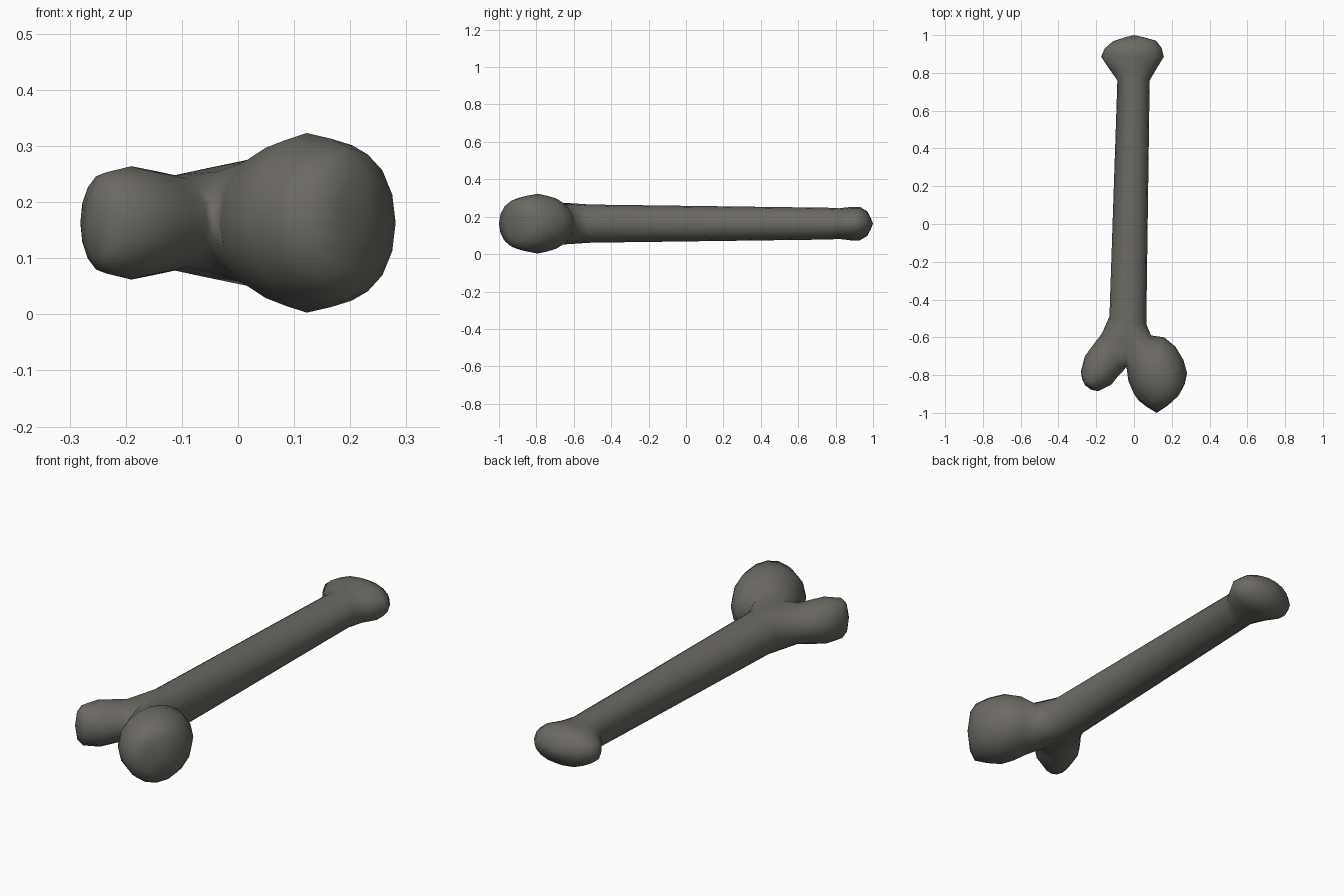
import bpy, bmesh, math
from mathutils import Vector

if "Cube" in bpy.data.objects:
    bpy.data.objects.remove(bpy.data.objects["Cube"])

N, ZC = 16, 0.163
bm = bmesh.new()


def ring(lo, hi, h):
    """Oval ring whose left and right ends are lo and hi (x, y); h is half height."""
    lo, hi = Vector(lo), Vector(hi)
    c, d = (lo + hi) / 2, (hi - lo) / 2
    out = []
    for k in range(N):
        t = 2 * math.pi * k / N
        p = c + d * math.cos(t)
        out.append(bm.verts.new((p.x, p.y, ZC + h * math.sin(t))))
    return out


def loft(rings, tip=None):
    """Skin neighbouring rings, then close the last one with a tip point."""
    for a, b in zip(rings, rings[1:]):
        for k in range(N):
            j = (k + 1) % N
            bm.faces.new((a[k], a[j], b[j], b[k]))
    if tip:
        v = bm.verts.new((tip[0], tip[1], ZC))
        for k in range(N):
            bm.faces.new((rings[-1][k], rings[-1][(k + 1) % N], v))


# Shaft and flattened far end
fork = ring((-0.13, -0.49), (0.065, -0.53), 0.102)
loft([fork,
      ring((-0.088, 0.76), (0.083, 0.76), 0.085),
      ring((-0.13, 0.82), (0.118, 0.82), 0.082),
      ring((-0.174, 0.885), (0.158, 0.885), 0.09),
      ring((-0.155, 0.93), (0.147, 0.93), 0.089),
      ring((-0.11, 0.968), (0.118, 0.97), 0.066),
      ring((-0.05, 0.988), (0.055, 0.988), 0.03)], (0, 1.0))

# Saddle between the two knobs, shared by both branches
saddle = {}
for k in range(5, 12):
    t = 2 * math.pi * k / N
    y = -0.53 - 0.225 * math.sqrt(-math.cos(t))
    saddle[k] = bm.verts.new((-0.04, y, ZC + 0.098 * math.sin(t)))
right_base = [saddle.get(k, fork[k]) for k in range(N)]
left_base = [saddle.get((8 - k) % N, fork[k]) for k in range(N)]

# Round head on the right
loft([right_base,
      ring((-0.03, -0.83), (0.09, -0.59), 0.115),
      ring((0.0, -0.90), (0.16, -0.60), 0.145),
      ring((0.025, -0.935), (0.22, -0.65), 0.16),
      ring((0.07, -0.97), (0.262, -0.72), 0.15),
      ring((0.12, -1.0), (0.281, -0.79), 0.132),
      ring((0.18, -0.96), (0.268, -0.85), 0.095)], (0.235, -0.91))

# Smaller knob on the left
loft([left_base,
      ring((-0.17, -0.58), (-0.055, -0.775), 0.085),
      ring((-0.22, -0.645), (-0.08, -0.80), 0.093),
      ring((-0.26, -0.70), (-0.12, -0.85), 0.101),
      ring((-0.281, -0.78), (-0.19, -0.885), 0.09),
      ring((-0.275, -0.82), (-0.225, -0.878), 0.065)], (-0.258, -0.855))

bmesh.ops.recalc_face_normals(bm, faces=bm.faces)
for f in bm.faces:
    f.smooth = True
mesh = bpy.data.meshes.new("bone")
bm.to_mesh(mesh)
bm.free()

mat = bpy.data.materials.new("warm grey bone")
mat.diffuse_color = (0.15, 0.142, 0.125, 1)
mat.use_nodes = True
mat.node_tree.nodes["Principled BSDF"].inputs["Base Color"].default_value = mat.diffuse_color
mesh.materials.append(mat)
bone = bpy.data.objects.new("bone", mesh)
bpy.context.collection.objects.link(bone)
